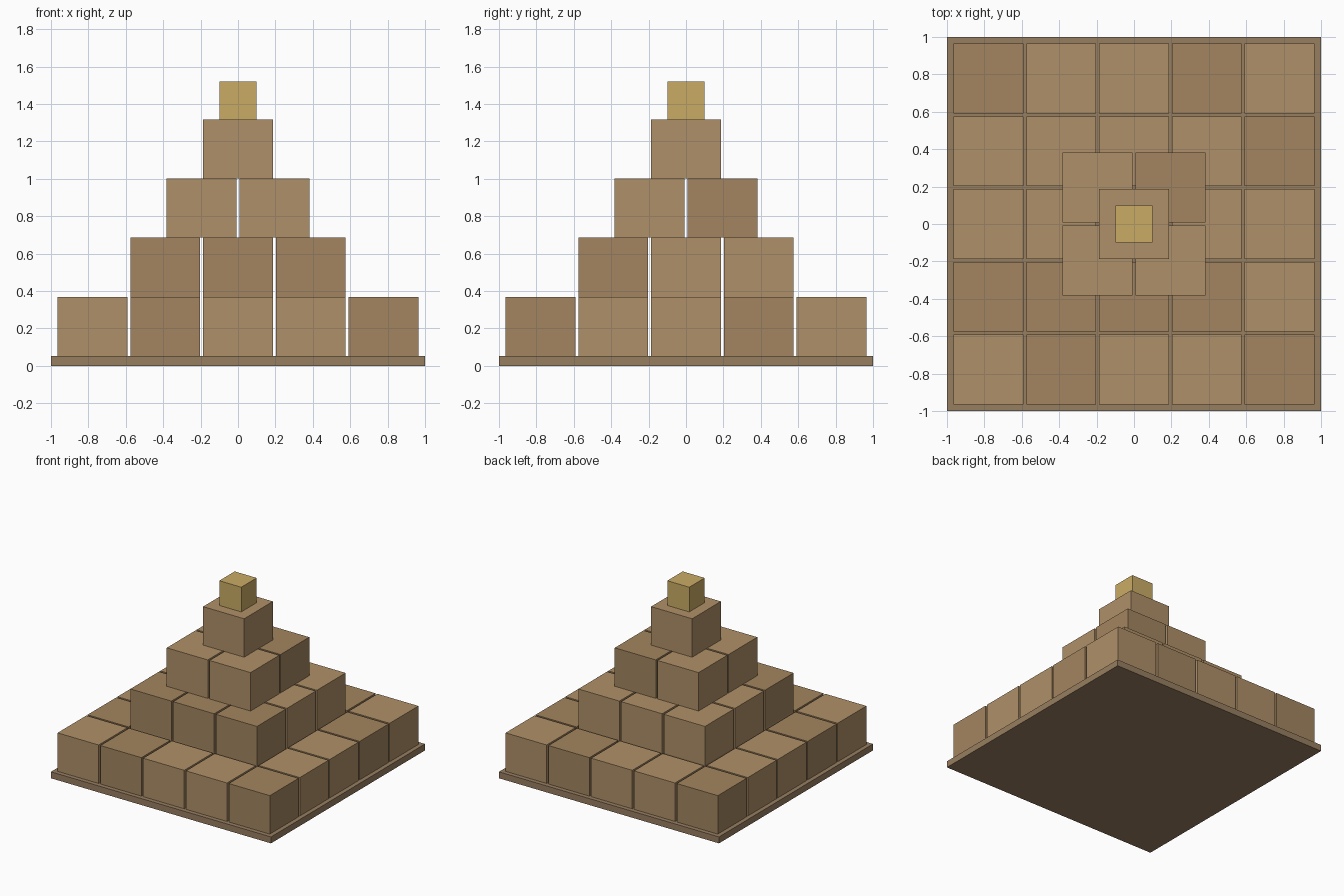
import bpy

if "Cube" in bpy.data.objects:
    bpy.data.objects.remove(bpy.data.objects["Cube"])

def material(name, color):
    m = bpy.data.materials.new(name)
    m.diffuse_color = (*color, 1)
    m.use_nodes = True
    m.node_tree.nodes["Principled BSDF"].inputs["Base Color"].default_value = m.diffuse_color
    return m

LIGHT = material("light_stone", (0.43, 0.28, 0.14))
DARK = material("dark_stone", (0.37, 0.235, 0.115))
SLAB = material("slab_stone", (0.31, 0.21, 0.115))
GOLD = material("gold", (0.59, 0.41, 0.13))

def box(name, x, y, z0, z1, width, mat):
    bpy.ops.mesh.primitive_cube_add(size=1, location=(x, y, (z0 + z1) / 2))
    ob = bpy.context.object
    ob.name = name
    ob.scale = (width, width, z1 - z0)
    bpy.ops.object.transform_apply(location=False, rotation=False, scale=True)
    ob.data.materials.append(mat)

PITCH, WIDTH, HEIGHT, BASE = 0.389, 0.373, 0.316, 0.053

# Base slab
box("base_slab", 0, 0, 0, BASE, 2, SLAB)

# Block tiers; each string is a row from front to back, D marks a darker stone
tiers = [
    ["LDLLD", "DLLDL", "LLDLL", "LDLLD", "DLLDL"],
    ["DDD", "LLL", "LLL"],
    ["LL", "LD"],
    ["L"],
]
for t, rows in enumerate(tiers):
    mid = (len(rows) - 1) / 2
    z = BASE + t * HEIGHT
    for j, row in enumerate(rows):
        for i, tone in enumerate(row):
            box(f"block_tier{t + 1}_{j}_{i}", (i - mid) * PITCH, (j - mid) * PITCH,
                z, z + HEIGHT, WIDTH, DARK if tone == "D" else LIGHT)

# Gold capstone
top = BASE + len(tiers) * HEIGHT
box("capstone", 0, 0, top, top + 0.203, 0.2, GOLD)
